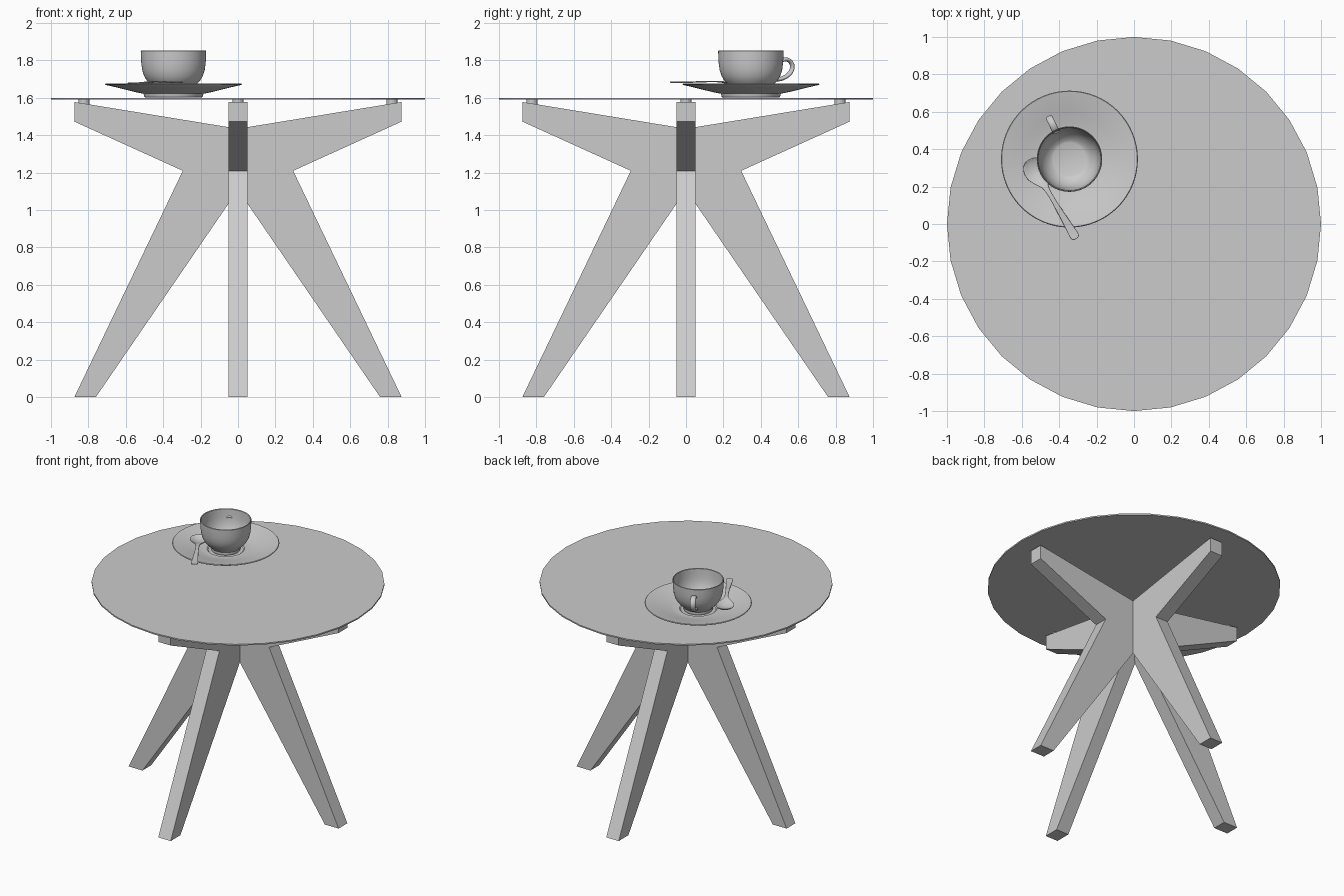
import bpy, bmesh
from math import sin, cos, pi, radians
from mathutils import Vector, Matrix

if "Cube" in bpy.data.objects:
    bpy.data.objects.remove(bpy.data.objects["Cube"])

CUP = Vector((-0.345, 0.347, 0))


def finish(name, bm, smooth=None, subsurf=0):
    bmesh.ops.remove_doubles(bm, verts=bm.verts, dist=1e-5)
    bmesh.ops.recalc_face_normals(bm, faces=bm.faces)
    me = bpy.data.meshes.new(name)
    bm.to_mesh(me)
    bm.free()
    ob = bpy.data.objects.new(name, me)
    bpy.context.collection.objects.link(ob)
    if subsurf:
        m = ob.modifiers.new("subsurf", 'SUBSURF')
        m.levels = m.render_levels = subsurf
    if smooth:
        bpy.ops.object.select_all(action='DESELECT')
        bpy.context.view_layer.objects.active = ob
        ob.select_set(True)
        bpy.ops.object.shade_smooth_by_angle(angle=radians(smooth))
    return ob


def cylinder(name, r, z0, z1, sides, x=0, y=0):
    bm = bmesh.new()
    bmesh.ops.create_cone(bm, cap_ends=True, segments=sides, radius1=r, radius2=r,
                          depth=z1 - z0, matrix=Matrix.Translation((x, y, (z0 + z1) / 2)))
    return finish(name, bm)


def lathe(name, profile, steps=64):
    bm = bmesh.new()
    vs = [bm.verts.new((CUP.x + r, CUP.y, z)) for r, z in profile]
    es = [bm.edges.new(p) for p in zip(vs, vs[1:])]
    bmesh.ops.spin(bm, geom=vs + es, cent=CUP, axis=(0, 0, 1), angle=2 * pi, steps=steps)
    return finish(name, bm, smooth=35)


def loft(bm, rings, closed=True):
    rows = [[bm.verts.new(p) for p in ring] for ring in rings]
    n = len(rows[0])
    for a, b in zip(rows, rows[1:]):
        for i in range(n if closed else n - 1):
            j = (i + 1) % n
            bm.faces.new((a[i], a[j], b[j], b[i]))
    return rows


# glass top, 32 sides
cylinder("table_top", 1.0, 1.59, 1.60, 32)

# two crossed leg frames, each a mirrored flat profile
half = [(0, 1.435), (0.875, 1.578), (0.875, 1.473), (0.295, 1.21),
        (0.875, 0), (0.76, 0), (0.05, 1.035), (0, 1.108)]
outline = half + [(-x, z) for x, z in reversed(half[1:-1])]
for k, name in enumerate(("side_legs", "front_back_legs")):
    bm = bmesh.new()
    f = bm.faces.new([bm.verts.new((x, -0.052, z)) for x, z in outline])
    ext = bmesh.ops.extrude_face_region(bm, geom=[f])
    bmesh.ops.translate(bm, vec=(0, 0.104, 0),
                        verts=[v for v in ext["geom"] if isinstance(v, bmesh.types.BMVert)])
    bmesh.ops.rotate(bm, verts=bm.verts, matrix=Matrix.Rotation(k * pi / 2, 3, 'Z'))
    finish(name, bm)

# round pads between the arms and the top
for k in range(4):
    a = k * pi / 2
    cylinder(f"pad_{k + 1}", 0.03, 1.555, 1.59, 16, 0.823 * cos(a), 0.823 * sin(a))

# saucer
lathe("saucer", [(0, 1.603), (0.15, 1.601), (0.156, 1.605), (0.160, 1.622), (0.20, 1.630),
                 (0.25, 1.642), (0.31, 1.657), (0.362, 1.669), (0.366, 1.673), (0.362, 1.677),
                 (0.31, 1.667), (0.25, 1.652), (0.19, 1.637), (0.14, 1.629), (0.128, 1.631),
                 (0.12, 1.625), (0, 1.623)])

# cup bowl, outside then inside
lathe("cup", [(0, 1.628), (0.085, 1.626), (0.097, 1.625), (0.100, 1.632), (0.098, 1.645),
              (0.108, 1.658), (0.126, 1.674), (0.143, 1.693), (0.157, 1.717), (0.167, 1.748),
              (0.172, 1.785), (0.174, 1.82), (0.175, 1.850), (0.172, 1.854), (0.168, 1.850),
              (0.166, 1.82), (0.164, 1.785), (0.158, 1.75), (0.148, 1.72), (0.134, 1.695),
              (0.116, 1.676), (0.10, 1.664), (0.088, 1.659), (0, 1.659)])

# cup handle: oval section swept along an ear-shaped path
out = Vector((cos(radians(116)), sin(radians(116)), 0))
side = Vector((-out.y, out.x, 0))
path = [(0.160, 1.785), (0.185, 1.803), (0.215, 1.808), (0.240, 1.793), (0.250, 1.765),
        (0.238, 1.735), (0.212, 1.714), (0.180, 1.700), (0.143, 1.697)]
pts = [CUP + out * r + Vector((0, 0, z)) for r, z in path]
rings = []
for i, p in enumerate(pts):
    t = (pts[min(i + 1, len(pts) - 1)] - pts[max(i - 1, 0)]).normalized()
    n = t.cross(side)
    rings.append([p + side * 0.021 * cos(a) + n * 0.0125 * sin(a)
                  for a in (j * pi / 4 for j in range(8))])
bm = bmesh.new()
loft(bm, rings)
finish("cup_handle", bm, smooth=60, subsurf=2)

# spoon: (distance from tip, half width, rim height, dish depth)
tip, end = Vector((-0.56, 0.345, 0)), Vector((-0.31, -0.078, 0))
along = (end - tip).normalized()
across = Vector((-along.y, along.x, 0))
stations = [(0, 0.014, 1.680, 0.001), (0.008, 0.038, 1.680, 0.008), (0.03, 0.058, 1.680, 0.017),
            (0.065, 0.067, 1.680, 0.024), (0.10, 0.060, 1.681, 0.020), (0.135, 0.041, 1.683, 0.011),
            (0.16, 0.022, 1.685, 0.004), (0.185, 0.013, 1.687, 0), (0.25, 0.012, 1.688, 0),
            (0.34, 0.016, 1.685, 0), (0.43, 0.022, 1.682, 0), (0.47, 0.026, 1.683, 0),
            (0.486, 0.023, 1.684, 0), (0.493, 0.012, 1.684, 0)]
bm = bmesh.new()
loft(bm, [[tip + along * s + across * w * u + Vector((0, 0, z - d * (1 - u * u)))
           for u in (-1, -0.6, 0, 0.6, 1)] for s, w, z, d in stations], closed=False)
spoon = finish("spoon", bm, smooth=50)
m = spoon.modifiers.new("thickness", 'SOLIDIFY')
m.thickness, m.offset = 0.007, 0
m = spoon.modifiers.new("subsurf", 'SUBSURF')
m.levels = m.render_levels = 2
